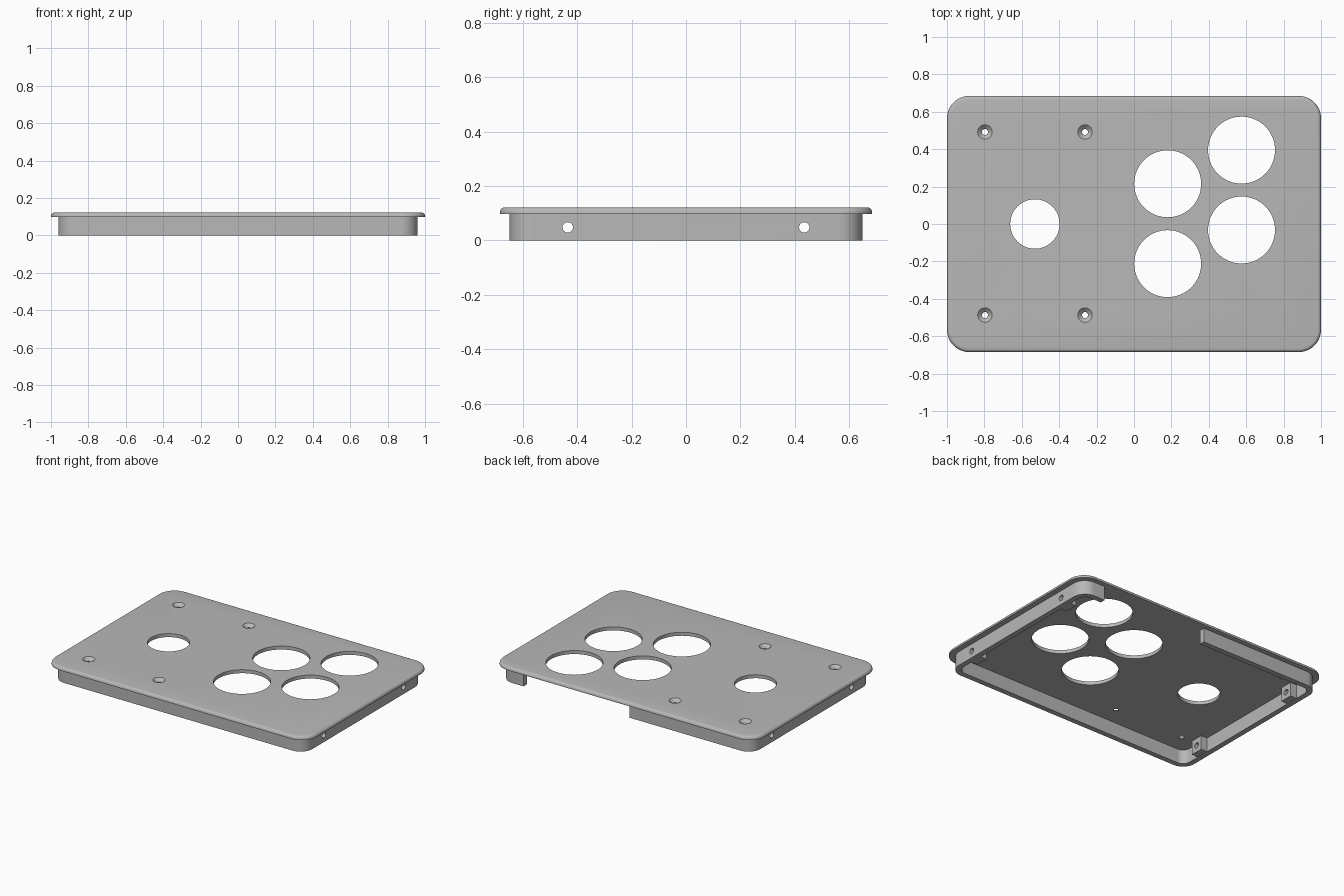
import bpy
import bmesh
from mathutils import Matrix, Vector

cube = bpy.data.objects.get("Cube")
if cube:
    bpy.data.objects.remove(cube, do_unlink=True)

TOP, DECK = 0.122, 0.098      # upper and lower face of the plate
WALL = 0.037                  # skirt thickness
HX, HY = 0.96, 0.65           # skirt half sizes

grey = bpy.data.materials.new("light_grey")
grey.use_nodes = True
grey.diffuse_color = (0.48, 0.48, 0.48, 1)
grey.node_tree.nodes["Principled BSDF"].inputs["Base Color"].default_value = (0.48, 0.48, 0.48, 1)


def finish(name, bm):
    mesh = bpy.data.meshes.new(name)
    bmesh.ops.recalc_face_normals(bm, faces=bm.faces)
    bm.to_mesh(mesh)
    bm.free()
    mesh.materials.append(grey)
    ob = bpy.data.objects.new(name, mesh)
    bpy.context.collection.objects.link(ob)
    return ob


def block(name, lo, hi, radius=0, top_round=0):
    """Box between two corners, with rounded upright edges and top rim."""
    lo, hi = Vector(lo), Vector(hi)
    bm = bmesh.new()
    bmesh.ops.create_cube(bm, size=1)
    for v in bm.verts:
        v.co = (lo + hi) / 2 + v.co * (hi - lo)
    if radius:
        upright = [e for e in bm.edges if abs(e.verts[0].co.z - e.verts[1].co.z) > 1e-4]
        bmesh.ops.bevel(bm, geom=upright, offset=radius, segments=12,
                        affect='EDGES', profile=0.5)
    if top_round:
        rim = [e for e in bm.edges if all(v.co.z > hi.z - 1e-4 for v in e.verts)]
        bmesh.ops.bevel(bm, geom=rim, offset=top_round, segments=5,
                        affect='EDGES', profile=0.5)
    return finish(name, bm)


def drill(center, r_low, r_high, depth, axis='Z', sides=64):
    bm = bmesh.new()
    turn = Matrix.Rotation(1.570796, 4, 'Y') if axis == 'X' else Matrix()
    bmesh.ops.create_cone(bm, cap_ends=True, segments=sides, radius1=r_low,
                          radius2=r_high, depth=depth,
                          matrix=Matrix.Translation(center) @ turn)
    return finish("cutter", bm)


def cut(target, cutters):
    for c in cutters:
        mod = target.modifiers.new("cut", 'BOOLEAN')
        mod.operation = 'DIFFERENCE'
        mod.solver = 'EXACT'
        mod.object = c
        bpy.context.view_layer.objects.active = target
        bpy.ops.object.modifier_apply(modifier=mod.name)
        bpy.data.objects.remove(c, do_unlink=True)


def smooth(ob):
    bpy.ops.object.select_all(action='DESELECT')
    ob.select_set(True)
    bpy.context.view_layer.objects.active = ob
    bpy.ops.object.shade_smooth_by_angle(angle=0.6)


# Top plate with its round openings
plate = block("top_plate", (-1, -0.685, DECK), (1, 0.685, TOP), 0.12, 0.019)
openings = [(-0.53, 0, 0.132), (0.18, 0.215, 0.179), (0.18, -0.212, 0.179),
            (0.575, 0.395, 0.179), (0.575, -0.032, 0.179)]
cut(plate, [drill((x, y, DECK), r, r, 0.2) for x, y, r in openings])

# Countersunk screw holes
for x in (-0.797, -0.262):
    for y in (-0.487, 0.492):
        cut(plate, [drill((x, y, DECK), 0.016, 0.016, 0.2, sides=24),
                    drill((x, y, TOP - 0.01), 0.016, 0.04, 0.022, sides=32)])
smooth(plate)

# Skirt wall under the plate, open along part of the back
skirt = block("skirt_wall", (-HX, -HY, 0), (HX, HY, DECK + 0.001), 0.09)
inside = block("cutter", (-HX + WALL, -HY + WALL, -0.1), (HX - WALL, HY - WALL, 0.2), 0.055)
gap = block("cutter", (-0.025, 0.5, -0.1), (0.785, 0.8, 0.2))
cut(skirt, [inside, gap])

# Side screw bosses, drilled through together with the skirt
bosses = []
for side, sx in (("left", 1), ("right", -1)):
    for end, y in (("front", -0.435), ("back", 0.435)):
        xs = sorted((sx * (HX - WALL + 0.002), sx * 0.875))
        boss = block(f"{side}_{end}_boss", (xs[0], y - 0.045, 0.001),
                     (xs[1], y + 0.045, DECK + 0.001))
        for part in (skirt, boss):
            cut(part, [drill((sx * 0.92, y, 0.048), 0.019, 0.019, 0.3, 'X', 32)])
        bosses.append(boss)
for ob in [skirt] + bosses:
    smooth(ob)
